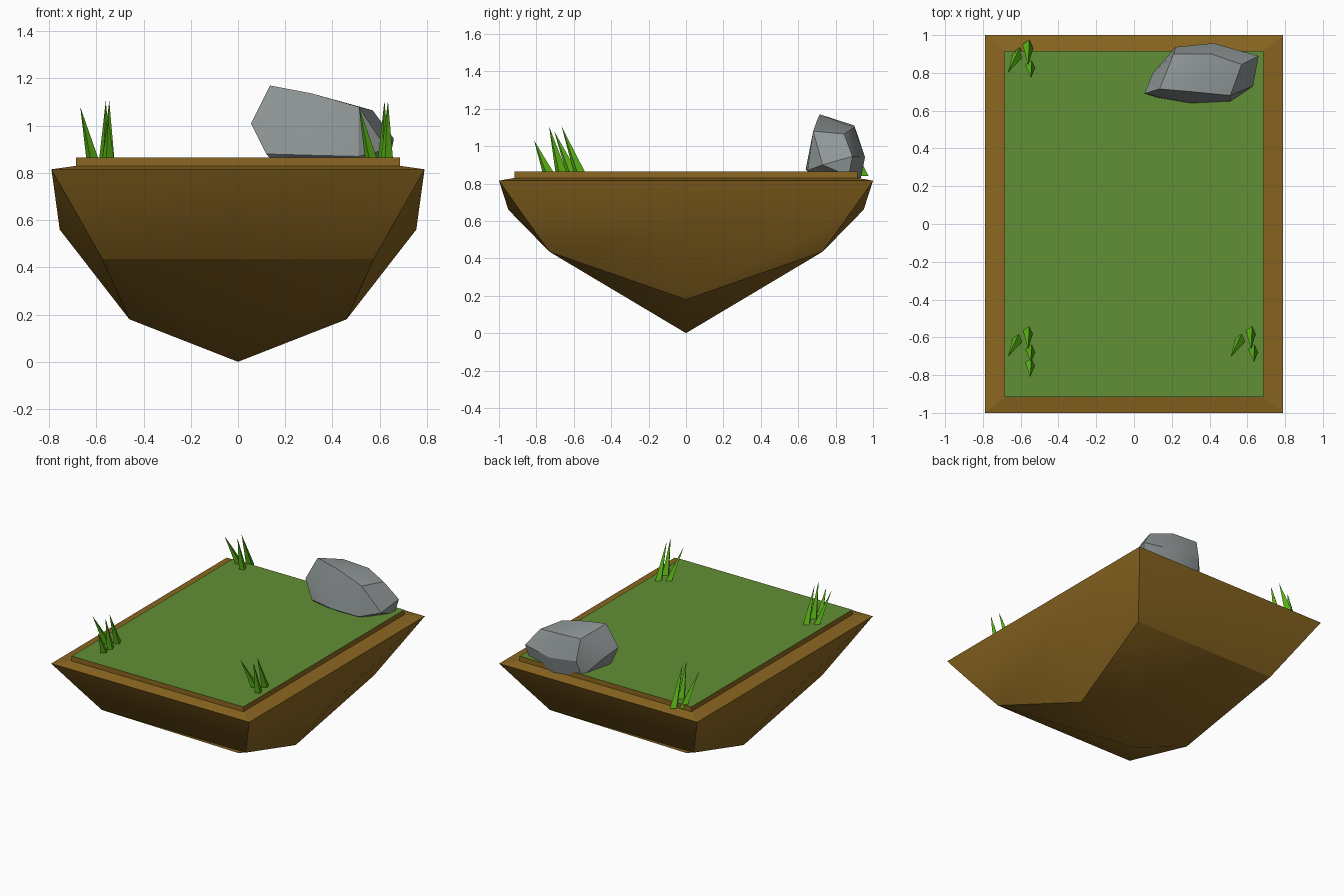
import bpy, bmesh
from mathutils import Vector

cube = bpy.data.objects.get("Cube")
if cube:
    bpy.data.objects.remove(cube, do_unlink=True)


def material(name, rgb):
    m = bpy.data.materials.new(name)
    m.use_nodes = True
    m.diffuse_color = (*rgb, 1)
    bsdf = next(n for n in m.node_tree.nodes if n.type == 'BSDF_PRINCIPLED')
    bsdf.inputs["Base Color"].default_value = (*rgb, 1)
    return m


earth = material("earth brown", (0.26, 0.135, 0.015))
turf = material("turf green", (0.12, 0.275, 0.036))
blade_green = material("blade green", (0.105, 0.46, 0.008))
stone = material("stone grey", (0.28, 0.31, 0.31))


def finish(bm, name, *mats):
    bmesh.ops.recalc_face_normals(bm, faces=bm.faces)
    me = bpy.data.meshes.new(name)
    bm.to_mesh(me)
    bm.free()
    for m in mats:
        me.materials.append(m)
    ob = bpy.data.objects.new(name, me)
    bpy.context.collection.objects.link(ob)
    return ob


# Floating earth block: eight-point rings, each given by its
# corner (x, y, z), side middle (x, z) and end middle (y, z)
def ring(bm, corner, side, end):
    cx, cy, cz = corner
    pts = [(cx, cy, cz), (0, end[0], end[1]), (-cx, cy, cz), (-side[0], 0, side[1]),
           (-cx, -cy, cz), (0, -end[0], end[1]), (cx, -cy, cz), (side[0], 0, side[1])]
    return [bm.verts.new(p) for p in pts]


def flat_ring(bm, x, y, z):
    return ring(bm, (x, y, z), (x, z), (y, z))


bm = bmesh.new()
rings = [
    ring(bm, (0.575, 0.73, 0.435), (0.46, 0.18), (0.73, 0.435)),
    ring(bm, (0.685, 0.87, 0.63), (0.755, 0.56), (0.95, 0.66)),
    flat_ring(bm, 0.79, 1.0, 0.815),
    flat_ring(bm, 0.685, 0.917, 0.83),
    flat_ring(bm, 0.685, 0.917, 0.865),
]
for low, high in zip(rings, rings[1:]):
    for i in range(8):
        j = (i + 1) % 8
        bm.faces.new((low[i], low[j], high[j], high[i]))
tip = bm.verts.new((0, 0, 0))
low = rings[0]
for i in range(0, 8, 2):
    bm.faces.new((low[i], low[i - 1], tip, low[(i + 1) % 8]))
top = bm.faces.new(rings[-1])
top.material_index = 1
for f in bm.faces:
    f.smooth = True
# Sharp creases along the ring edges and the four corners
for r in (rings[0], *rings[2:]):
    for i in range(8):
        bm.edges.get((r[i], r[(i + 1) % 8])).smooth = False
for a, b in zip(rings, rings[1:]):
    for i in range(0, 8, 2):
        bm.edges.get((a[i], b[i])).smooth = False
finish(bm, "floating_island", earth, turf)

# Boulder: hull of a few chiselled corners
bm = bmesh.new()
corners = [
    (0.055, 0.69, 1.01), (0.135, 0.715, 1.17), (0.31, 0.7, 1.137), (0.51, 0.68, 1.08),
    (0.51, 0.65, 0.87), (0.3, 0.64, 0.875), (0.12, 0.67, 0.88), (0.15, 0.7, 0.845),
    (0.21, 0.9, 1.11), (0.41, 0.9, 1.1), (0.57, 0.845, 1.065),
    (0.1, 0.8, 0.96), (0.22, 0.937, 0.96), (0.42, 0.957, 0.94),
    (0.66, 0.89, 0.945), (0.63, 0.73, 0.9), (0.64, 0.87, 0.84), (0.4, 0.935, 0.83),
    (0.2, 0.9, 0.84), (0.5, 0.68, 0.84),
]
for c in corners:
    bm.verts.new(c)
hull = bmesh.ops.convex_hull(bm, input=bm.verts)
loose = [g for g in hull["geom_interior"] if isinstance(g, bmesh.types.BMVert)]
bmesh.ops.delete(bm, geom=loose, context='VERTS')
boulder = finish(bm, "boulder", stone)
bpy.ops.object.select_all(action='DESELECT')
boulder.select_set(True)
bpy.context.view_layer.objects.active = boulder
bpy.ops.object.shade_smooth_by_angle(angle=0.4)

# Grass tufts: leaning four-sided blades, as (base xy, tip xyz)
blades = [
    ((-0.612, -0.605), (-0.668, -0.705, 1.08)),
    ((-0.562, -0.565), (-0.56, -0.665, 1.105)),
    ((-0.55, -0.665), (-0.545, -0.732, 1.105)),
    ((-0.55, -0.732), (-0.55, -0.812, 1.03)),
]


def tuft(name, shift, count):
    bm = bmesh.new()
    for (bx, by), end in blades[:count]:
        base = [bm.verts.new(Vector((bx + dx, by + dy, 0.84)) + shift)
                for dx, dy in ((0.028, -0.01), (0.008, 0.036), (-0.028, 0.01), (-0.008, -0.03))]
        point = bm.verts.new(Vector(end) + shift)
        bm.faces.new(base)
        for i in range(4):
            bm.faces.new((base[i], base[(i + 1) % 4], point))
    finish(bm, name, blade_green)


tuft("grass_tuft_front_right", Vector((0, 0, 0)), 4)
tuft("grass_tuft_front_left", Vector((1.18, 0, 0)), 3)
tuft("grass_tuft_back_right", Vector((0, 1.505, 0)), 3)
